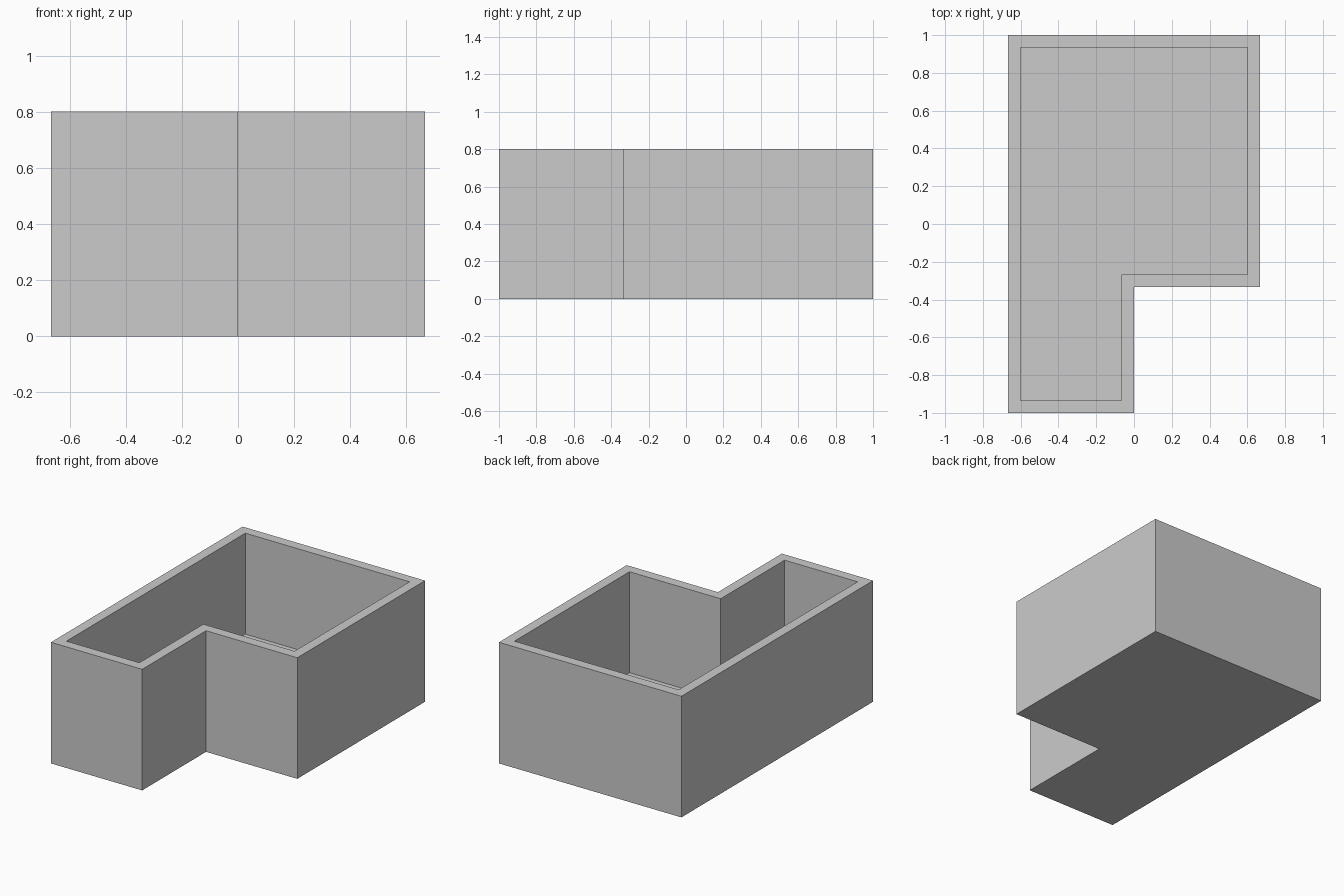
import bpy, bmesh
from mathutils import Vector

if "Cube" in bpy.data.objects:
    bpy.data.objects.remove(bpy.data.objects["Cube"])

U = 2 / 30            # module: wall thickness
HEIGHT, FLOOR = 12 * U, 2 * U
WALL = U

# L-shaped footprint, counter-clockwise
outline = [(-10, -15), (0, -15), (0, -5), (10, -5), (10, 15), (-10, 15)]

bm = bmesh.new()


def raise_face(face, dz):
    """Extrude a face vertically and return the moved cap."""
    cap = bmesh.ops.extrude_discrete_faces(bm, faces=[face])["faces"][0]
    bmesh.ops.translate(bm, vec=Vector((0, 0, dz)), verts=cap.verts)
    return cap


# Outer block: keep the base face and raise a copy of it
base = bm.faces.new([bm.verts.new((x * U, y * U, 0)) for x, y in outline])
top = raise_face(base, HEIGHT)
bottom_loop = [v for v in bm.verts if abs(v.co.z) < 1e-5]
bm.faces.new(bottom_loop[::-1])

# Rim, then the hollow sunk down to the thick floor
bmesh.ops.inset_region(bm, faces=[top], thickness=WALL, use_even_offset=True)
raise_face(top, FLOOR - HEIGHT)

bmesh.ops.recalc_face_normals(bm, faces=bm.faces)
mesh = bpy.data.meshes.new("l_shaped_container")
bm.to_mesh(mesh)
bm.free()
bpy.context.collection.objects.link(bpy.data.objects.new("l_shaped_container", mesh))
